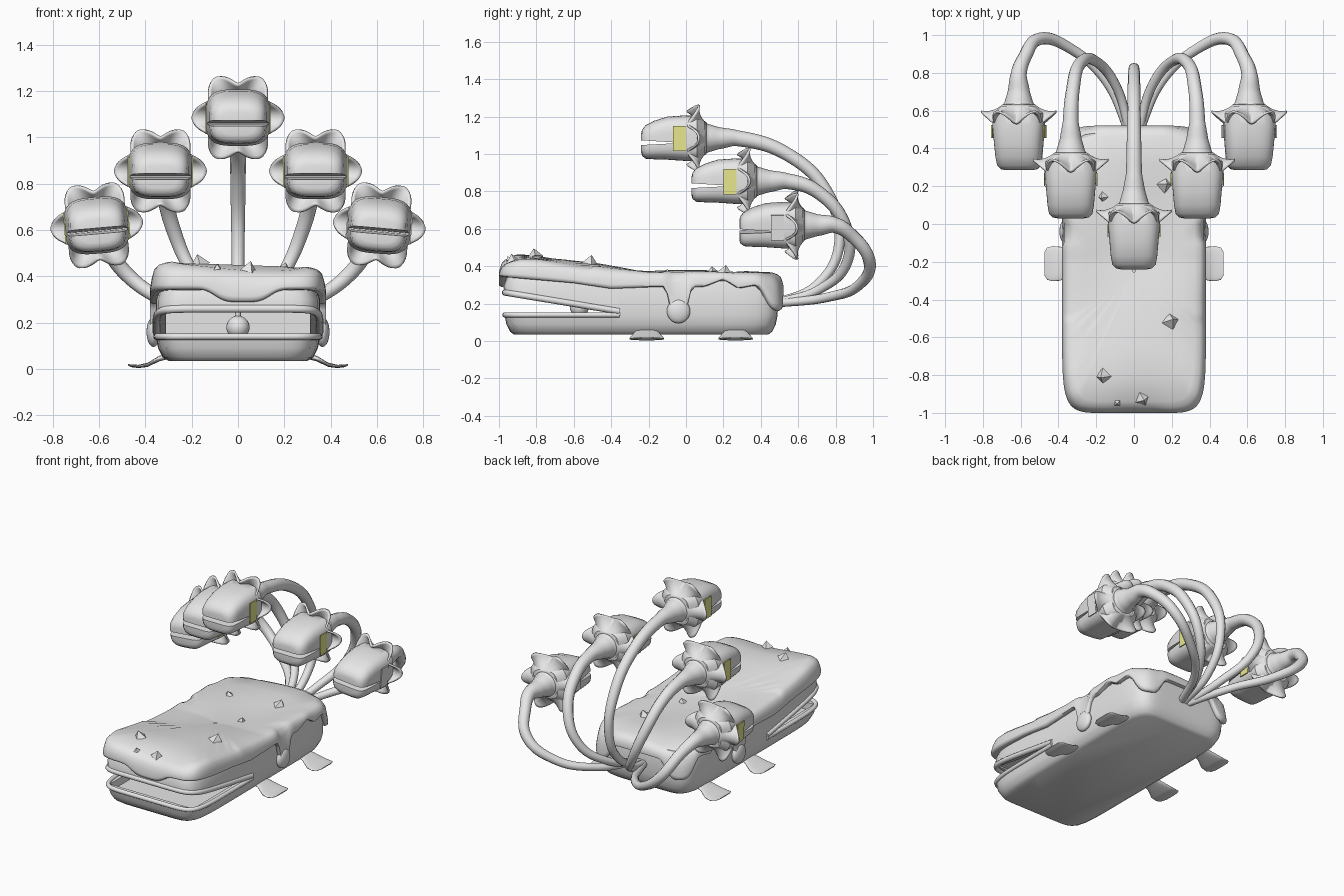
import bpy, bmesh, math
from math import sin, cos, pi, exp, radians
from mathutils import Vector

if "Cube" in bpy.data.objects:
    bpy.data.objects.remove(bpy.data.objects["Cube"])


def material(name, rgb):
    m = bpy.data.materials.new(name)
    m.use_nodes = True
    m.diffuse_color = (*rgb, 1)
    m.node_tree.nodes["Principled BSDF"].inputs["Base Color"].default_value = (*rgb, 1)
    return m


GREY = material("plain grey", (0.8, 0.8, 0.8))
YELLOW = material("pale yellow", (0.8, 0.8, 0.27))


def smooth(mesh, angle=40):
    mesh.shade_smooth()
    mesh.set_sharp_from_angle(angle=radians(angle))


def add(name, mesh, mat=GREY, loc=(0, 0, 0), roll=0):
    if not mesh.materials:
        mesh.materials.append(mat)
    ob = bpy.data.objects.new(name, mesh)
    bpy.context.collection.objects.link(ob)
    ob.location = loc
    ob.rotation_euler.y = roll
    return ob


def loft(name, rings, caps=True, angle=40):
    """Mesh through closed rings that have equal point counts."""
    bm = bmesh.new()
    rows = [[bm.verts.new(p) for p in ring] for ring in rings]
    n = len(rows[0])
    for a, b in zip(rows, rows[1:]):
        for i in range(n):
            j = (i + 1) % n
            bm.faces.new((a[i], a[j], b[j], b[i]))
    if caps:
        bm.faces.new(rows[0])
        bm.faces.new(rows[-1])
    bmesh.ops.recalc_face_normals(bm, faces=bm.faces)
    mesh = bpy.data.meshes.new(name)
    bm.to_mesh(mesh)
    bm.free()
    smooth(mesh, angle)
    return mesh


def squircle(a, b, power, n):
    """Rounded rectangle with half sizes a and b."""
    out = []
    for i in range(n):
        c, s = cos(2 * pi * i / n), sin(2 * pi * i / n)
        k = (abs(c) ** power + abs(s) ** power) ** (-1 / power)
        out.append((a * c * k, b * s * k))
    return out


def box(name, lo, hi):
    bm = bmesh.new()
    bmesh.ops.create_cube(bm, size=1)
    for v in bm.verts:
        v.co = [(lo[i] + hi[i]) / 2 + v.co[i] * (hi[i] - lo[i]) for i in range(3)]
    mesh = bpy.data.meshes.new(name)
    bm.to_mesh(mesh)
    bm.free()
    return mesh


def prism(name, profile, w):
    return loft(name, [[(x, y, z) for y, z in profile] for x in (-w, w)])


def cut(ob, cutters):
    """Cut the shapes out of the object and bake the result."""
    helpers = [add("cutter", c) for c in cutters]
    for h in helpers:
        h.hide_render = True
        mod = ob.modifiers.new("cut", "BOOLEAN")
        mod.object, mod.solver = h, "EXACT"
    dg = bpy.context.evaluated_depsgraph_get()
    mesh = bpy.data.meshes.new_from_object(ob.evaluated_get(dg))
    ob.modifiers.clear()
    ob.data = mesh
    for h in helpers:
        bpy.data.objects.remove(h)
    smooth(mesh)
    return mesh


def tube(name, points, radii, thick, kind="BEZIER"):
    cu = bpy.data.curves.new(name, "CURVE")
    cu.dimensions, cu.bevel_depth, cu.bevel_resolution = "3D", thick, 4
    cu.resolution_u, cu.use_fill_caps = 10, True
    sp = cu.splines.new(kind)
    pts = sp.bezier_points if kind == "BEZIER" else sp.points
    pts.add(len(points) - 1)
    for p, co, r in zip(pts, points, radii):
        p.radius = r / thick
        if kind == "BEZIER":
            p.co, p.handle_left_type, p.handle_right_type = co, "AUTO", "AUTO"
        else:
            p.co = (*co, 1)
    sp.use_smooth = True
    return add(name, cu)


def lerp(table, t):
    for (t0, v0), (t1, v1) in zip(table, table[1:]):
        if t <= t1:
            return v0 + (v1 - v0) * max(0, (t - t0) / (t1 - t0))
    return table[-1][1]


# Body with open mouth
MID = -0.24
layers = [(0.035, 0.30, 0.68), (0.05, 0.325, 0.70), (0.09, 0.345, 0.72), (0.14, 0.355, 0.73),
          (0.30, 0.355, 0.735), (0.34, 0.34, 0.72)]
body = add("body", loft("body", [[(x, y + MID, z) for x, y in squircle(a, b, 9, 96)]
                                 for z, a, b in layers]))
cut(body, [prism("jaw_gap", [(-1.2, 0.14), (-0.35, 0.14), (-0.35, 0.15), (-1.2, 0.30)], 0.6),
           box("mouth_hollow", (-0.31, -0.92, 0.09), (0.31, -0.3, 0.26))])

# Lips around both jaws
for name, z0, slope, thick in (("lower_lip", 0.14, 0, 0.014), ("upper_lip", 0.158, 0.165, 0.017)):
    path = [(x, y + MID, z0 + slope * (-0.35 - y - MID))
            for x, y in squircle(0.352, 0.728, 9, 160) if y + MID < -0.35]
    tube(name, path, [thick] * len(path), thick, "POLY")

# Hanging ball in the mouth
bm = bmesh.new()
bmesh.ops.create_uvsphere(bm, u_segments=24, v_segments=14, radius=0.05)
ball = bpy.data.meshes.new("mouth_ball")
bm.to_mesh(ball)
bm.free()
smooth(ball)
add("mouth_ball", ball, loc=(0, -0.57, 0.18))
tube("mouth_ball_stem", [(0, -0.57, 0.2), (0, -0.57, 0.27)], [0.012] * 2, 0.012, "POLY")

# Icing: lower edge with drips, bulging side, uneven top
TOP = [(-1, 0.42), (-0.9, 0.45), (-0.8, 0.45), (-0.4, 0.395), (-0.2, 0.37), (0.4, 0.37), (0.5, 0.35)]
EDGE = [(-1, 0.345), (-0.6, 0.31), (-0.4, 0.28), (-0.15, 0.29), (0.1, 0.29), (0.2, 0.33),
        (0.28, 0.28), (0.38, 0.30), (0.5, 0.28)]
DRIPS = [(0.37, -0.04, 0.055, 0.18), (-0.37, -0.04, 0.055, 0.18), (0.3, 0.5, 0.1, 0.12),
         (-0.3, 0.5, 0.1, 0.12), (0.02, -0.98, 0.13, 0.055)]


def top_z(x, y):
    return lerp(TOP, y) + 0.012 * sin(8 * x + 4) * cos(6 * y) - 0.03 * x * (y < -0.5)


def edge_z(x, y):
    return lerp(EDGE, y) - sum(d * exp(-(((x - px) ** 2 + (y - py) ** 2) / w ** 2) ** 2)
                               for px, py, w, d in DRIPS)


def icing_ring(grow, height):
    ring = []
    for x, y in squircle(0.355 + grow, 0.735 + grow, 8, 240):
        y += MID
        lo, hi = edge_z(x, y), top_z(x, y)
        ring.append((x, y, lo + (hi - lo) * height))
    return ring


sides = [(-0.02, 0.02), (0.01, 0), (0.024, 0.06), (0.026, 0.2), (0.02, 0.5), (0.012, 0.75),
         (-0.005, 0.9), (-0.035, 0.98)]
rings = [icing_ring(g, h) for g, h in sides]
for k in (0.8, 0.6, 0.4, 0.2, 0.02):
    rings.append([(x * k, (y - MID) * k + MID, top_z(x * k, (y - MID) * k + MID))
                  for x, y, z in rings[7]])
add("icing", loft("icing", rings, caps=False, angle=60))

# Rounded drop at the end of each long drip
for s in (-1, 1):
    drop = add("drip_drop", ball, loc=(s * 0.365, -0.04, 0.16))
    drop.scale = (0.6, 1.25, 1.3)

# Crumbs on the icing
for x, y, r in ((-0.17, -0.81, 0.045), (0.05, -0.93, 0.04), (-0.09, -0.95, 0.02),
                (0.2, -0.51, 0.055), (-0.17, 0.14, 0.03), (0.17, 0.21, 0.045), (0.1, -0.1, 0.03)):
    bm = bmesh.new()
    bmesh.ops.create_cone(bm, segments=4, radius1=r, radius2=0, depth=r * 1.1, cap_ends=True)
    crumb = bpy.data.meshes.new("crumb")
    bm.to_mesh(crumb)
    bm.free()
    ob = add("crumb", crumb, loc=(x, y, top_z(x, y) + r * 0.35))
    ob.rotation_euler = (0.25, 0.15, x * 9)

# Flat feet
FOOT = [(0.28, 0.05, 0.06, 0.012), (0.34, 0.065, 0.045, 0.012), (0.39, 0.09, 0.018, 0.009),
        (0.43, 0.093, 0.011, 0.007), (0.46, 0.085, 0.014, 0.006), (0.475, 0.06, 0.018, 0.003)]
for s in (-1, 1):
    for y in (-0.21, 0.265):
        add("foot", loft("foot", [[(s * x, y + u, z + v) for u, v in squircle(w, t, 2.5, 24)]
                                  for x, w, z, t in FOOT]))

# Flower head: soft box with a slit mouth
HEAD = [(-0.24, 0.07, -0.025, 0.05), (-0.235, 0.095, -0.025, 0.07), (-0.215, 0.115, -0.02, 0.09),
        (-0.17, 0.123, -0.01, 0.103), (-0.1, 0.129, 0, 0.115), (0, 0.138, 0, 0.122),
        (0.06, 0.135, 0, 0.122), (0.1, 0.09, 0, 0.09)]
first = add("head_shape", loft("flower_head", [[(u, y, z + v) for u, v in squircle(a, b, 3.5, 48)]
                                               for y, a, z, b in HEAD]))
head = cut(first, [prism("slit", [(-0.3, -0.04), (-0.07, -0.028), (-0.07, -0.022), (-0.3, -0.008)], 0.3)])
bpy.data.objects.remove(first)

# Six-petal collar
petal_rings = []
for k in range(9):
    s, ring = k / 8, []
    for i in range(96):
        t = 2 * pi * i / 96
        petal = (0.5 + 0.5 * cos(6 * t)) ** 0.8
        r = 0.08 + s * (0.065 + 0.055 * petal)
        ring.append((r * cos(t), 0.105 - 0.1 * s + 0.065 * petal * s * s, r * sin(t)))
    petal_rings.append(ring)
collar = loft("collar", petal_rings, caps=False, angle=60)
eye = {s: box("eye_patch", (s * 0.138 - 0.003, -0.07, -0.07), (s * 0.138 + 0.003, 0, 0.065))
       for s in (-1, 1)}
plain_eye = {s: eye[s].copy() for s in eye}

# Stems from each head's neck to the back of the body, for the right-hand side
ROOT = [(0.02, 0.47, 0.2)]
LOW = [(0.58, 0.88, 0.57), (0.5, 0.98, 0.43), (0.33, 0.925, 0.3), (0.15, 0.76, 0.235)]
MIDDLE = [(0.325, 0.7, 0.8), (0.285, 0.85, 0.62), (0.2, 0.86, 0.42), (0.09, 0.72, 0.28)]
CENTRE = [(0, 0.54, 1.0), (0, 0.75, 0.8), (0, 0.82, 0.52), (0, 0.7, 0.3)]
RADII = [0.105, 0.075, 0.058, 0.042, 0.036, 0.033, 0.028, 0.025, 0.022]
flowers = [("centre", 0, 0, 1.085, 0, CENTRE)]
for s in (-1, 1):
    flowers += [("middle", s, 0.27, 0.855, 0.335, MIDDLE), ("low", s, 0.525, 0.62, 0.61, LOW)]
for level, s, dy, z, x, path in flowers:
    loc = Vector((s * x, dy, z))
    roll = s * radians(5) if level == "low" else 0
    add(level + "_flower_head", head, loc=loc, roll=roll)
    petals = add(level + "_flower_collar", collar, loc=loc, roll=roll)
    mod = petals.modifiers.new("thickness", "SOLIDIFY")
    mod.thickness, mod.offset = 0.012, 0
    bare = level == "low" and s == 1
    for e in (-1, 1):
        add("eye_patch", plain_eye[e] if bare else eye[e], GREY if bare else YELLOW, loc, roll)
    neck = [tuple(loc + Vector((0, d, 0))) for d in (0.07, 0.12, 0.18, 0.27)]
    tube(level + "_flower_stem", neck + [(s * px, py, pz) for px, py, pz in path + ROOT], RADII, 0.04)
